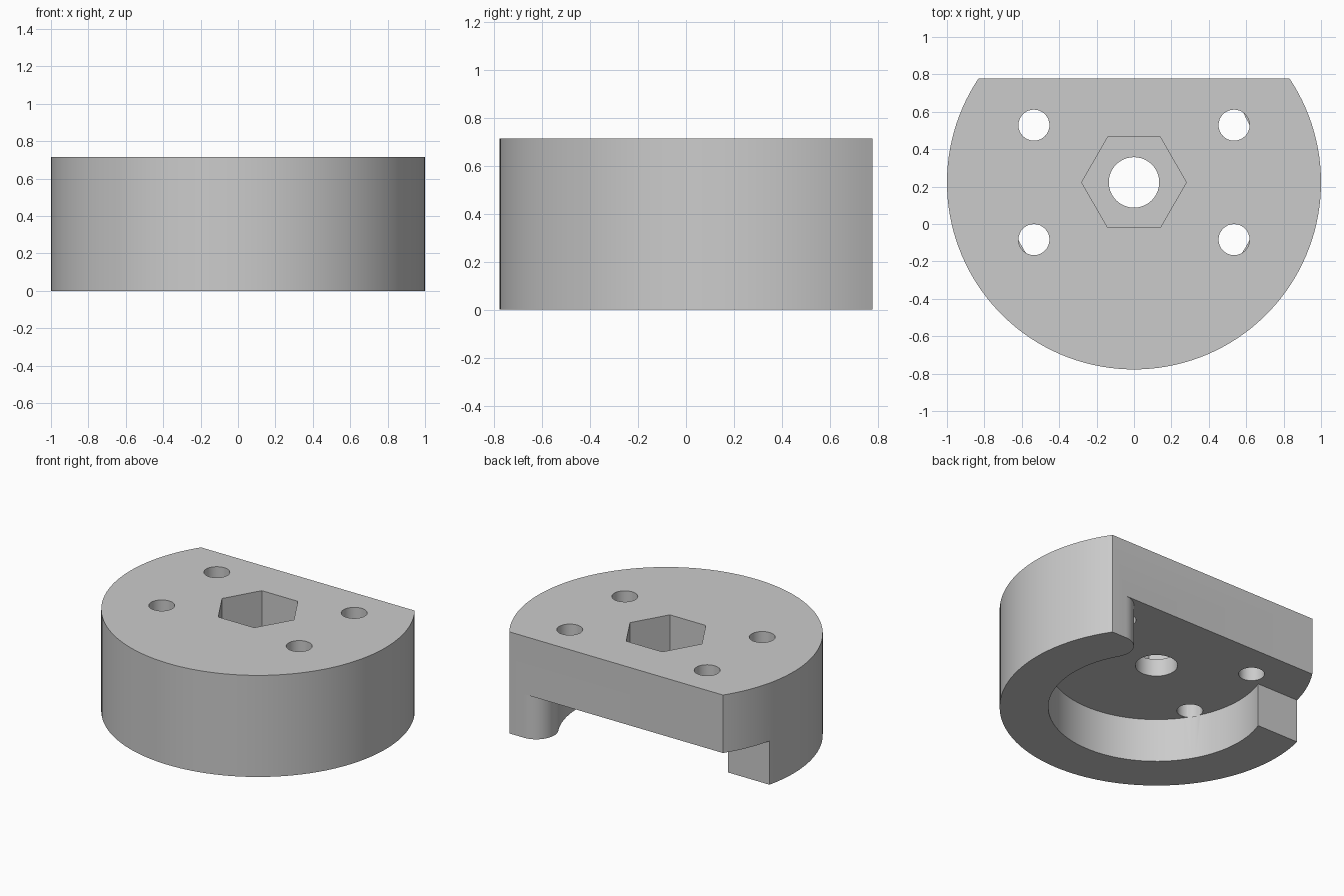
import bpy, bmesh
from math import pi, sin, cos, asin, atan2, sqrt

if "Cube" in bpy.data.objects:
    bpy.data.objects.remove(bpy.data.objects["Cube"])

HEIGHT, CEILING, HEX_FLOOR = 0.715, 0.307, 0.43
CY, FLAT = 0.2225, 0.7775          # disc centre and flat back edge
POCKET_R, BUMP_R, SHELF = 0.69, 0.14, 0.46


def arc(cx, cy, r, a0, a1, n):
    return [(cx + r * cos(a0 + (a1 - a0) * i / n),
             cy + r * sin(a0 + (a1 - a0) * i / n)) for i in range(n + 1)]


def prism(name, outline, z0, z1):
    bm = bmesh.new()
    base = bm.faces.new([bm.verts.new((x, y, z0)) for x, y in outline])
    new = bmesh.ops.extrude_face_region(bm, geom=[base])["geom"]
    top = [v for v in new if isinstance(v, bmesh.types.BMVert)]
    bmesh.ops.translate(bm, verts=top, vec=(0, 0, z1 - z0))
    bmesh.ops.recalc_face_normals(bm, faces=bm.faces)
    mesh = bpy.data.meshes.new(name)
    bm.to_mesh(mesh)
    bm.free()
    obj = bpy.data.objects.new(name, mesh)
    bpy.context.collection.objects.link(obj)
    return obj


def cut(target, outline, z0, z1):
    cutter = prism("cutter", outline, z0, z1)
    cutter.hide_render = True
    mod = target.modifiers.new("cut", "BOOLEAN")
    mod.operation, mod.solver, mod.object = "DIFFERENCE", "EXACT", cutter
    bpy.context.view_layer.objects.active = target
    bpy.ops.object.modifier_apply(modifier=mod.name)
    bpy.data.objects.remove(cutter)


# Disc body with a flat back
a = asin(FLAT - CY)
body = prism("housing", arc(0, CY, 1, pi - a, 2 * pi + a, 96), 0, HEIGHT)

# Underside pocket: round wall, rounded lip on the left, open on the right
bump_y = FLAT - BUMP_R
bump_x = sqrt((POCKET_R + BUMP_R) ** 2 - (bump_y - CY) ** 2)
lip = atan2(bump_y - CY, bump_x)
start = pi - asin((SHELF - CY) / POCKET_R)
pocket = arc(0, CY, POCKET_R, start, 2 * pi + lip, 80)
pocket += arc(bump_x, bump_y, BUMP_R, lip + pi, pi / 2, 14)[1:]
pocket += [(bump_x, 1.2), (-1.2, 1.2), (-1.2, SHELF)]
cut(body, pocket, -0.2, CEILING)

# Hexagonal recess and centre bore
cut(body, arc(0, CY, 0.28, 0, 2 * pi, 6)[:-1], HEX_FLOOR, 1)
cut(body, arc(0, CY, 0.135, 0, 2 * pi, 40)[:-1], 0.1, 0.9)

# Four screw holes
for sx in (-1, 1):
    for sy in (-1, 1):
        hole = arc(sx * 0.535, CY + sy * 0.306, 0.083, 0, 2 * pi, 32)[:-1]
        cut(body, hole, CEILING - 0.002, 1)

# Single grey finish
grey = bpy.data.materials.new("plain grey")
grey.use_nodes = True
colour = (0.6, 0.6, 0.6, 1)
grey.diffuse_color = colour
grey.node_tree.nodes["Principled BSDF"].inputs["Base Color"].default_value = colour
body.data.materials.clear()
body.data.materials.append(grey)

bpy.ops.object.select_all(action="DESELECT")
body.select_set(True)
bpy.context.view_layer.objects.active = body
bpy.ops.object.shade_smooth_by_angle(angle=pi / 6)
